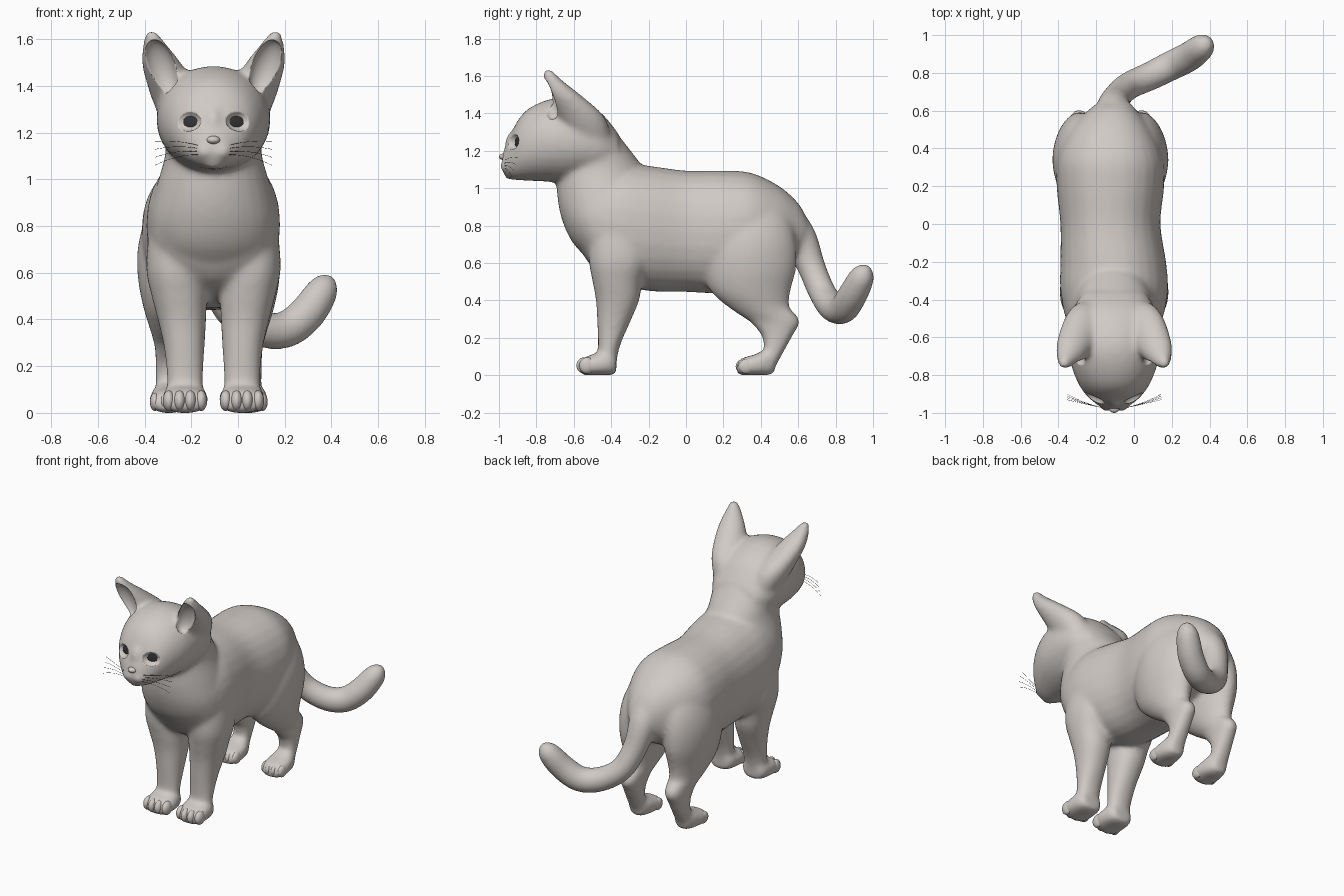
import bpy, bmesh, math
from mathutils import Vector, Matrix

if "Cube" in bpy.data.objects:
    bpy.data.objects.remove(bpy.data.objects["Cube"])

MID = -0.105      # x of the plane of symmetry of head and forelegs
HIND = -0.125     # the hindquarters sit slightly to the right
SIDES = (-1, 1)


def material(name, color):
    m = bpy.data.materials.new(name)
    m.use_nodes = True
    m.diffuse_color = color
    bsdf = m.node_tree.nodes["Principled BSDF"]
    bsdf.inputs["Base Color"].default_value = color
    bsdf.inputs["Roughness"].default_value = 0.7
    return m


fur = material("warm_grey_fur", (0.63, 0.59, 0.56, 1))
dark = material("dark_grey", (0.035, 0.033, 0.033, 1))


def smooth_rows(rows, steps=4):
    """Catmull-Rom interpolation between rows of ring values."""
    rows = [Vector(r) for r in rows]
    out = []
    for i in range(len(rows) - 1):
        p0, p1 = rows[max(i - 1, 0)], rows[i]
        p2, p3 = rows[i + 1], rows[min(i + 2, len(rows) - 1)]
        for s in range(steps):
            t = s / steps
            out.append(0.5 * (2 * p1 + (p2 - p0) * t + (2 * p0 - 5 * p1 + 4 * p2 - p3) * t * t
                              + (3 * p1 - p0 - 3 * p2 + p3) * t ** 3))
    return out + [rows[-1]]


def skin_rings(bm, rings):
    """Bridge closed rings of points and cap both ends."""
    vs = [[bm.verts.new(p) for p in ring] for ring in rings]
    n = len(vs[0])
    for a, b in zip(vs, vs[1:]):
        for i in range(n):
            bm.faces.new((a[i], a[(i + 1) % n], b[(i + 1) % n], b[i]))
    bm.faces.new(vs[0][::-1])
    bm.faces.new(vs[-1])


def loft(bm, axis, rows, side=1, power=2.2, mid=MID, n=28):
    """Rows: position on axis, low, high, half width, sideways offset."""
    rings = []
    for pos, lo, hi, rx, off in smooth_rows(rows):
        ring = []
        for i in range(n):
            a = math.tau * i / n
            c, s = (math.copysign(abs(f) ** (2 / power), f) for f in (math.cos(a), math.sin(a)))
            x, v = mid + side * off + rx * c, (lo + hi) / 2 + (hi - lo) / 2 * s
            ring.append((x, pos, v) if axis == "Y" else (x, v, pos))
        rings.append(ring)
    skin_rings(bm, rings)


def ellipsoid(bm, center, radii, rot=Matrix()):
    mat = Matrix.Translation(center) @ rot @ Matrix.Diagonal((*radii, 1))
    bmesh.ops.create_uvsphere(bm, u_segments=28, v_segments=16, radius=1, matrix=mat)


def turn(start, end):
    return Vector(start).rotation_difference(Vector(end)).to_matrix().to_4x4()


def to_object(bm, name, mat):
    bmesh.ops.recalc_face_normals(bm, faces=bm.faces)
    for f in bm.faces:
        f.smooth = True
    me = bpy.data.meshes.new(name)
    bm.to_mesh(me)
    bm.free()
    me.materials.append(mat)
    ob = bpy.data.objects.new(name, me)
    bpy.context.collection.objects.link(ob)
    return ob


bm = bmesh.new()
toes = bmesh.new()

# Torso
loft(bm, "Y", [(-.6, .74, 1.0, .18, 0), (-.5, .575, 1.08, .255, 0), (-.35, .49, 1.13, .285, 0),
               (-.2, .45, 1.12, .28, -.005), (0, .445, 1.094, .265, -.02), (.2, .44, 1.094, .285, -.02),
               (.35, .49, 1.082, .28, -.02), (.5, .55, 1.01, .215, -.02), (.6, .62, .92, .13, -.01),
               (.645, .7, .84, .08, 0)])

# Neck and chest
loft(bm, "Z", [(.58, -.48, -.2, .18, 0), (.7, -.6, -.2, .25, 0), (.82, -.66, -.18, .272, 0),
               (.95, -.688, -.175, .25, 0), (1.1, -.69, -.225, .208, 0), (1.2, -.68, -.295, .205, 0),
               (1.32, -.66, -.39, .19, 0)], power=2)

# Head
loft(bm, "Y", [(-.98, 1.09, 1.19, .05, 0), (-.95, 1.055, 1.25, .1, 0), (-.91, 1.043, 1.345, .145, 0),
               (-.85, 1.04, 1.42, .188, 0), (-.75, 1.035, 1.47, .228, 0), (-.65, 1.03, 1.485, .242, 0),
               (-.55, 1.04, 1.46, .242, 0), (-.45, 1.05, 1.4, .22, 0), (-.36, 1.1, 1.29, .16, 0)],
     power=2.05)

# Nose bridge, chin and nose tip
ellipsoid(bm, (MID, -.922, 1.23), (.036, .048, .08))
ellipsoid(bm, (MID, -.935, 1.073), (.045, .04, .03))
nose = bmesh.new()
ellipsoid(nose, (MID, -.972, 1.168), (.029, .028, .018))
to_object(nose, "nose", fur)

# Tail: round rings along a bent path
path = smooth_rows([(-.10, .52, .82, .12), (-.11, .61, .73, .092), (-.09, .67, .58, .076),
                    (-.03, .73, .44, .074), (.09, .785, .362, .077), (.2, .84, .355, .08),
                    (.29, .885, .42, .08), (.35, .93, .505, .073), (.376, .95, .555, .057),
                    (.39, .96, .59, .022)])
rings = []
for i, p in enumerate(path):
    d = (path[min(i + 1, len(path) - 1)] - path[max(i - 1, 0)]).to_3d().normalized()
    u = d.cross(Vector((1, -1, 0))).normalized()
    w = d.cross(u)
    rings.append([p.to_3d() + p[3] * (u * math.cos(a) + w * math.sin(a))
                  for a in (math.tau * k / 20 for k in range(20))])
skin_rings(bm, rings)

for s in SIDES:
    # Muzzle puffs
    ellipsoid(bm, (MID + s * .036, -.948, 1.118), (.048, .047, .04))
    # Ears
    loft(bm, "Z", [(1.22, -.6, -.4, .08, .13), (1.32, -.66, -.41, .1, .155), (1.4, -.705, -.45, .103, .18),
                   (1.5, -.745, -.565, .084, .224), (1.58, -.765, -.665, .05, .252),
                   (1.637, -.765, -.72, .02, .268)], s, 2)
    # Front legs
    loft(bm, "Z", [(.95, -.48, -.25, .07, .14), (.8, -.51, -.21, .11, .16), (.62, -.52, -.2, .125, .163),
                   (.5, -.5, -.235, .118, .147), (.4, -.482, -.25, .104, .135), (.28, -.475, -.3, .087, .125),
                   (.15, -.47, -.355, .078, .122), (.04, -.48, -.375, .076, .122)], s)
    loft(bm, "Y", [(-.57, .012, .07, .06, .122), (-.545, 0, .095, .09, .122), (-.47, 0, .12, .098, .122),
                   (-.4, 0, .13, .085, .122), (-.372, .01, .1, .06, .122)], s, 2.5)
    # Hind legs
    loft(bm, "Z", [(.95, .2, .48, .07, .14), (.82, .13, .56, .125, .15), (.7, .095, .59, .145, .16),
                   (.57, .09, .59, .138, .165), (.45, .13, .56, .115, .165), (.36, .23, .555, .088, .165),
                   (.29, .335, .61, .068, .165)], s, 1.85, HIND)
    loft(bm, "Z", [(.36, .3, .55, .075, .165), (.29, .34, .61, .066, .165), (.21, .405, .57, .06, .167),
                   (.12, .415, .52, .058, .17), (.04, .39, .475, .06, .17)], s, 2.2, HIND)
    loft(bm, "Y", [(.272, .012, .06, .055, .17), (.295, 0, .09, .08, .17), (.37, 0, .112, .084, .17),
                   (.44, 0, .14, .068, .17), (.475, .012, .1, .045, .17)], s, 2.5, HIND)
    # Toes
    for k in (-1.5, -.5, .5, 1.5):
        back = .007 * k * k
        ellipsoid(toes, (MID + s * .122 + k * .046, -.545 + back, .052), (.026, .042, .044))
        ellipsoid(toes, (HIND + s * .17 + k * .04, .306 + back, .047), (.022, .042, .039))

body = to_object(bm, "cat_body", fur)
to_object(toes, "toes", fur)

# Ear hollows and eye sockets are scooped out with tilted ellipsoids
bm = bmesh.new()
gaze = {s: Vector((s * .4, -1, .1)).normalized() for s in SIDES}
socket = {s: Vector((MID + s * .112, -.935, 1.25)) for s in SIDES}
for s in SIDES:
    ellipsoid(bm, (MID + s * .224, -.735, 1.482), (.064, .058, .122), turn((0, 0, 1), (s * .08, -.055, .23)))
    ellipsoid(bm, socket[s], (.062, .042, .045), turn((0, -1, 0), gaze[s]))
cutter = to_object(bm, "hollow_cutter", fur)
cutter.hide_render = True

# Fuse the parts into one skin, soften the joins, scoop the hollows
fuse = body.modifiers.new("fuse", "REMESH")
fuse.mode = "VOXEL"
fuse.voxel_size = 0.013
fuse.use_smooth_shade = True
soften = body.modifiers.new("soften", "SMOOTH")
soften.factor, soften.iterations = 0.5, 14
scoop = body.modifiers.new("scoop", "BOOLEAN")
scoop.operation, scoop.solver, scoop.object = "DIFFERENCE", "EXACT", cutter
edge = body.modifiers.new("edge", "SMOOTH")
edge.factor, edge.iterations = 0.4, 3

deps = bpy.context.evaluated_depsgraph_get()
baked = bpy.data.meshes.new_from_object(body.evaluated_get(deps))
body.modifiers.clear()
body.data = baked
baked.materials.clear()
baked.materials.append(fur)
for f in baked.polygons:
    f.material_index = 0
    f.use_smooth = True
bpy.data.objects.remove(cutter)
bpy.context.view_layer.update()

for s, name in zip(SIDES, ("right", "left")):
    # Eyes: thin lenses laid in the sockets
    spot = body.ray_cast(socket[s], -gaze[s])[1]
    bm = bmesh.new()
    ellipsoid(bm, spot, (.05, .009, .036), turn((0, -1, 0), gaze[s]))
    to_object(bm, name + "_eye", dark)

    # Whiskers
    cu = bpy.data.curves.new(name + "_whiskers", "CURVE")
    cu.dimensions = "3D"
    cu.bevel_depth, cu.bevel_resolution = .0008, 1
    for k in range(4):
        sp = cu.splines.new("NURBS")
        sp.points.add(2)
        pts = ((.05, -.975, 1.105 + .012 * k), (.15, -.955, 1.11 + .02 * k), (.25, -.93 + .01 * k, 1.06 + .034 * k))
        for p, (x, y, z) in zip(sp.points, pts):
            p.co = (MID + s * x, y, z, 1)
        sp.order_u = 3
        sp.use_endpoint_u = True
    cu.materials.append(dark)
    bpy.context.collection.objects.link(bpy.data.objects.new(name + "_whiskers", cu))
